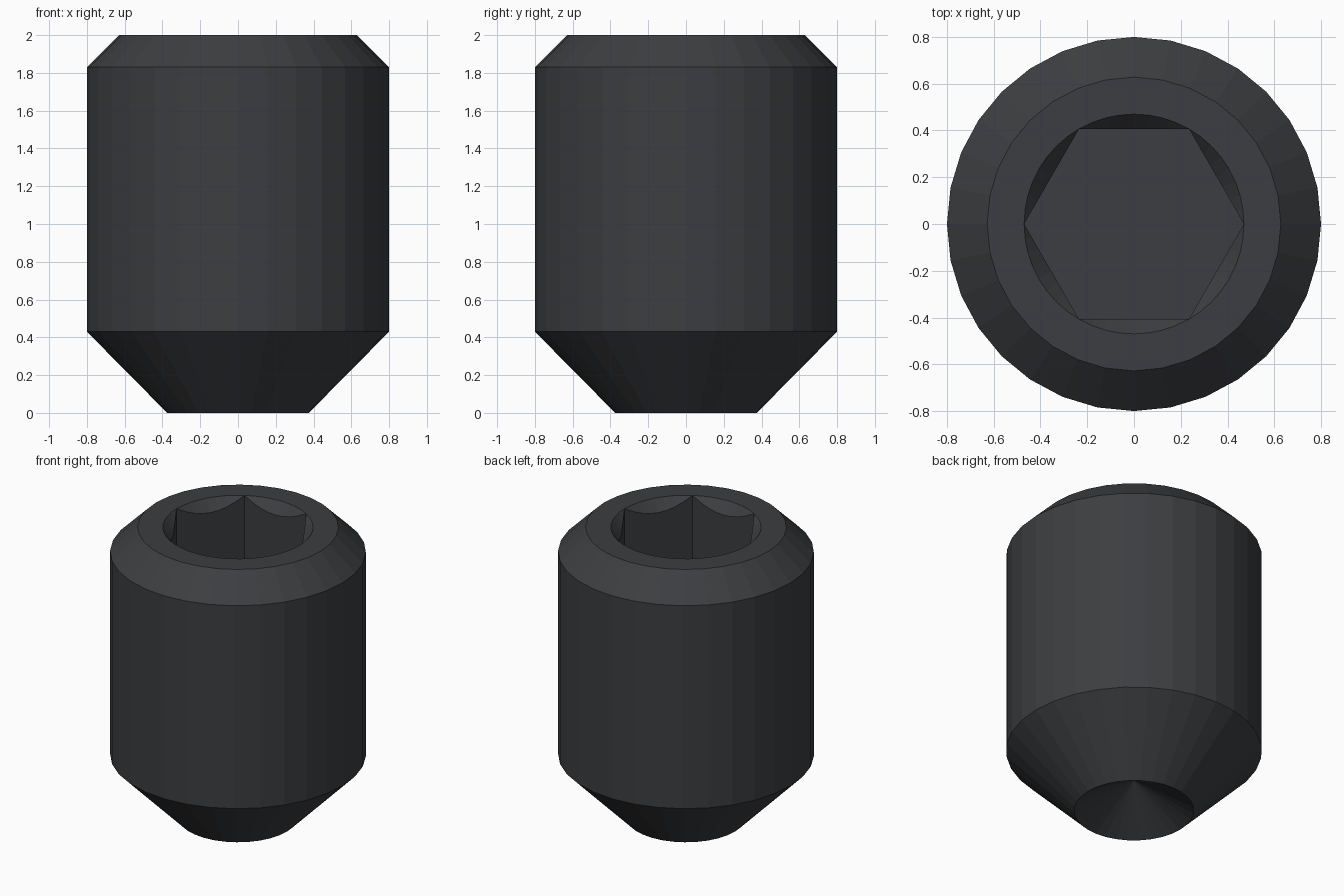
import bpy, bmesh
from math import cos, sin, pi, tan, radians

if "Cube" in bpy.data.objects:
    bpy.data.objects.remove(bpy.data.objects["Cube"])

SIDES = 32          # facets round the body
STEPS = 8           # points along each hexagon side
R_HEX = 0.47        # socket corner radius
FLAT = R_HEX * cos(pi / 6)
FLOOR = 1.25        # height of the socket floor

bm = bmesh.new()


def polar(r, a, z):
    return bm.verts.new((r * cos(a), r * sin(a), z))


def skin(lower, upper):
    n = len(lower)
    for i in range(n):
        j = (i + 1) % n
        bm.faces.new((lower[i], lower[j], upper[j], upper[i]))


# Body: turned profile from cup rim to top chamfer
profile = [(0.375, 0.0), (0.8, 0.43), (0.8, 1.83), (0.628, 2.0)]
rings = [[polar(r, 2 * pi * i / SIDES, z) for i in range(SIDES)] for r, z in profile]
for a, b in zip(rings, rings[1:]):
    skin(a, b)

# Cup point: shallow 120 degree cone in the tip
apex = bm.verts.new((0, 0, 0.375 * tan(radians(30))))
for i in range(SIDES):
    bm.faces.new((rings[0][(i + 1) % SIDES], rings[0][i], apex))

# Socket: countersink cone meeting the hexagon walls in curved edges
n = 6 * STEPS
rim, edge = [], []
for i in range(n):
    a = 2 * pi * i / n
    r = FLAT / cos((a % (pi / 3)) - pi / 6)
    rim.append(polar(R_HEX, a, 2.0))
    edge.append(polar(r, a, 2.0 - (R_HEX - r) * 1.15))
skin(edge, rim)
floor = [polar(R_HEX, pi / 3 * i, FLOOR) for i in range(6)]
for k in range(6):
    top = [edge[(k * STEPS + s) % n] for s in range(STEPS + 1)]
    bm.faces.new(top + [floor[(k + 1) % 6], floor[k]])
bm.faces.new(floor)

# Top face: flat ring between chamfer and socket rim
bmesh.ops.remove_doubles(bm, verts=bm.verts[:], dist=1e-4)
border = [e for e in bm.edges if e.is_boundary]
bmesh.ops.triangle_fill(bm, edges=border, use_beauty=True)
bmesh.ops.recalc_face_normals(bm, faces=bm.faces[:])

mesh = bpy.data.meshes.new("set_screw")
bm.to_mesh(mesh)
bm.free()
screw = bpy.data.objects.new("set_screw", mesh)
bpy.context.collection.objects.link(screw)

# Dark steel colour
steel = bpy.data.materials.new("dark_steel")
steel.diffuse_color = (0.045, 0.048, 0.052, 1)
steel.use_nodes = True
steel.node_tree.nodes["Principled BSDF"].inputs["Base Color"].default_value = steel.diffuse_color
mesh.materials.append(steel)
